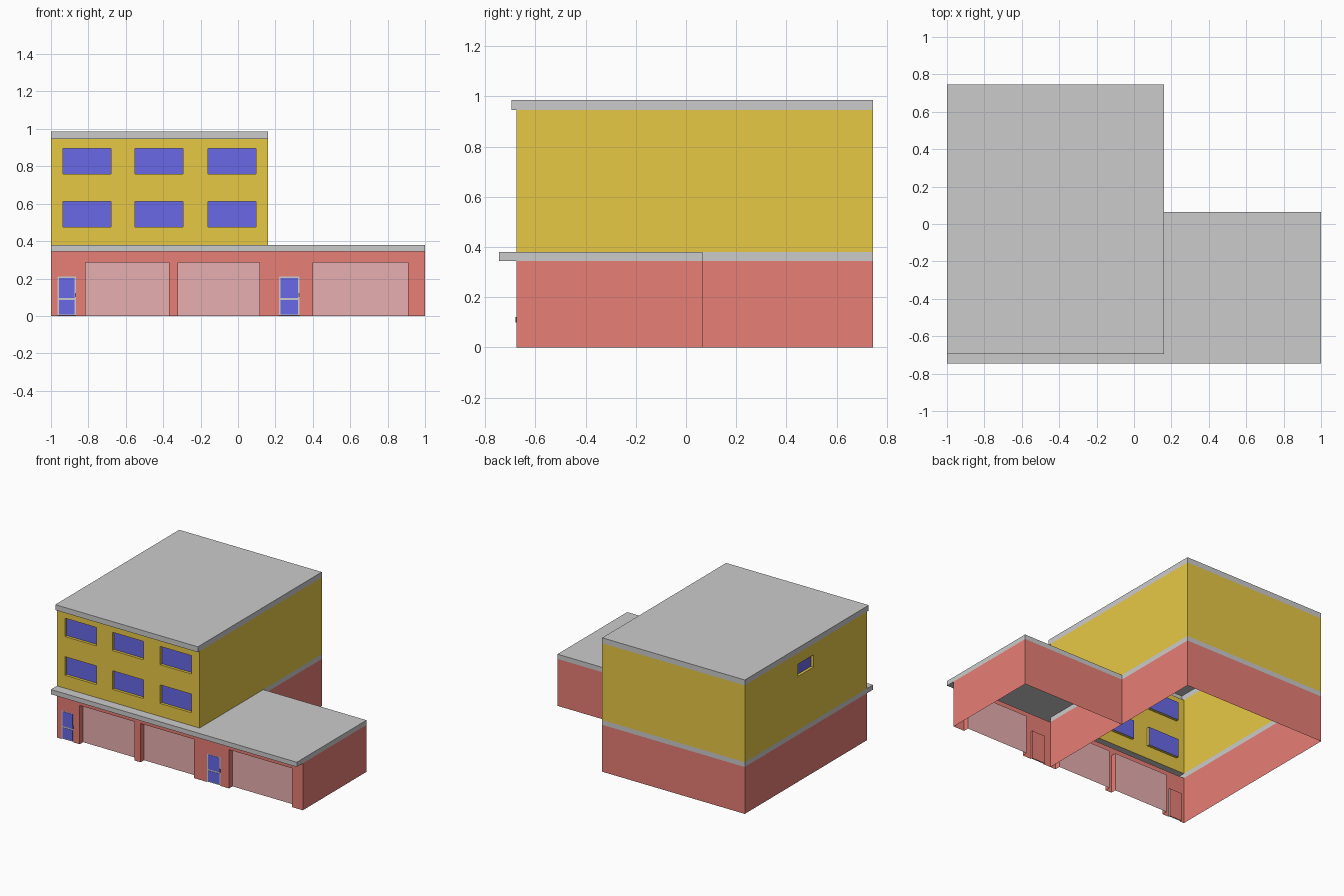
import bpy
from mathutils import Vector

if "Cube" in bpy.data.objects:
    bpy.data.objects.remove(bpy.data.objects["Cube"])

# Key dimensions: main block, lower wing, wall front and floor heights
XL, XM, XR = -1.0, 0.16, 1.0
YF, YW, YB = -0.675, 0.065, 0.745
Z1, Z2, Z3, Z4 = 0.345, 0.38, 0.945, 0.985
UP = Vector((0, 0, 1))


def material(name, rgb):
    m = bpy.data.materials.new(name)
    m.diffuse_color = (*rgb, 1)
    m.use_nodes = True
    m.node_tree.nodes["Principled BSDF"].inputs["Base Color"].default_value = m.diffuse_color
    return m


RED = material("red_wall", (0.8, 0.21, 0.18))
YELLOW = material("yellow_wall", (0.8, 0.58, 0.06))
BLUE = material("blue_glass", (0.14, 0.14, 0.8))
PINK = material("pink_shutter", (0.8, 0.43, 0.44))
DARK = material("dark_handle", (0.08, 0.08, 0.08))


def mesh_object(name, faces, mat=None):
    verts = [p for f in faces for p in f]
    index, n = [], 0
    for f in faces:
        index.append(range(n, n + len(f)))
        n += len(f)
    me = bpy.data.meshes.new(name)
    me.from_pydata([tuple(v) for v in verts], [], [tuple(i) for i in index])
    if mat:
        me.materials.append(mat)
    ob = bpy.data.objects.new(name, me)
    bpy.context.collection.objects.link(ob)
    return ob


def ribbon(points, z0, z1):
    """Upright faces along a counter-clockwise plan line."""
    return [[(*a, z0), (*b, z0), (*b, z1), (*a, z1)]
            for a, b in zip(points, points[1:])]


def sheet(x0, x1, y0, y1, z, down=False):
    f = [(x0, y0, z), (x1, y0, z), (x1, y1, z), (x0, y1, z)]
    return f[::-1] if down else f


def box(name, x0, x1, y0, y1, z0, z1, mat=None):
    loop = [(x0, y0), (x1, y0), (x1, y1), (x0, y1), (x0, y0)]
    return mesh_object(name, ribbon(loop, z0, z1) + [
        sheet(x0, x1, y0, y1, z1), sheet(x0, x1, y0, y1, z0, True)], mat)


def facade(name, start, end, z0, z1, mat, openings):
    """Wall with recessed openings: (u0, u1, z0, z1, depth, part name, material)."""
    a, b = Vector((*start, 0)), Vector((*end, 0))
    d = (b - a).normalized()
    inward = -d.cross(UP)

    def at(u, z, depth=0):
        return a + d * u + UP * z + inward * depth

    us = sorted({0, (b - a).length, *(u for o in openings for u in o[:2])})
    zs = sorted({z0, z1, *(z for o in openings for z in o[2:4])})
    faces = []
    for u, v in zip(us, us[1:]):
        for s, t in zip(zs, zs[1:]):
            cu, cz = (u + v) / 2, (s + t) / 2
            if not any(o[0] < cu < o[1] and o[2] < cz < o[3] for o in openings):
                faces.append([at(u, s), at(v, s), at(v, t), at(u, t)])
    for u, v, s, t, dep, part, pmat in openings:
        rim = [(u, s), (v, s), (v, t), (u, t)]
        for i in range(4):
            p, q = rim[i], rim[(i + 1) % 4]
            if p[1] == q[1] == 0:
                continue
            faces.append([at(*p), at(*p, dep), at(*q, dep), at(*q)])
        mesh_object(part, [[at(*p, dep) for p in rim]], pmat)
    mesh_object(name, faces, mat)


# Ground floor front with shutters and door recesses
doors = [(-0.965, -0.865), (0.22, 0.33)]
shutters = [(-0.815, -0.37), (-0.32, 0.115), (0.4, 0.91)]
facade("ground_front_wall", (XL, YF), (XR, YF), 0, Z1, RED,
       [(x0 + 1, x1 + 1, 0, 0.285, 0.04, "garage_shutter", PINK) for x0, x1 in shutters]
       + [(x0 + 1, x1 + 1, 0, 0.21, 0.015, "door_back_panel", RED) for x0, x1 in doors])

# Doors: grey leaf, two blue panels and a handle
for x0, x1 in doors:
    box("door_frame", x0, x1, YF + 0.003, YF + 0.012, 0.002, 0.21)
    for z0, z1 in ((0.008, 0.086), (0.096, 0.204)):
        box("door_panel", x0 + 0.008, x1 - 0.008, YF + 0.001, YF + 0.004, z0, z1, BLUE)
    box("door_handle", x1 - 0.006, x1, YF - 0.004, YF + 0.004, 0.1, 0.122, DARK)

# Remaining ground floor walls, including the wall between block and wing
mesh_object("ground_walls",
            ribbon([(XR, YF), (XR, YW), (XM, YW)], 0, Z1)
            + ribbon([(XM, YF), (XM, YB), (XL, YB), (XL, YF)], 0, Z1), RED)

# Upper floors front with two rows of windows
columns = [(-0.935, -0.68), (-0.55, -0.295), (-0.16, 0.095)]
facade("upper_front_wall", (XL, YF), (XM, YF), Z2, Z3, YELLOW,
       [(x0 + 1, x1 + 1, z0, z1, 0.02, "front_window", BLUE)
        for z0, z1 in ((0.475, 0.612), (0.76, 0.895)) for x0, x1 in columns])

# Left upper wall with one small window, then plain right and back walls
facade("upper_left_wall", (XL, YB), (XL, YF), Z2, Z3, YELLOW,
       [(YB - 0.125, YB + 0.055, 0.775, 0.865, 0.02, "side_window", BLUE)])
mesh_object("upper_walls", ribbon([(XM, YF), (XM, YB), (XL, YB)], Z2, Z3), YELLOW)

# Lower grey band: front canopy and wing roof
YC = -0.745
mesh_object("canopy_and_wing_roof",
            ribbon([(XL, YF), (XL, YC), (XR, YC), (XR, YW), (XM, YW)], Z1, Z2)
            + ribbon([(XM, YF), (XM, YB), (XL, YB), (XL, YF)], Z1, Z2)
            + [sheet(XL, XR, YC, YF, Z2), sheet(XM, XR, YF, YW, Z2),
               sheet(XL, XR, YC, YF, Z1, True)])

# Main roof with a small front overhang
YR = -0.695
mesh_object("main_roof",
            ribbon([(XL, YR), (XM, YR), (XM, YB), (XL, YB), (XL, YR)], Z3, Z4)
            + [sheet(XL, XM, YR, YB, Z4), sheet(XL, XM, YR, YF, Z3, True)])
